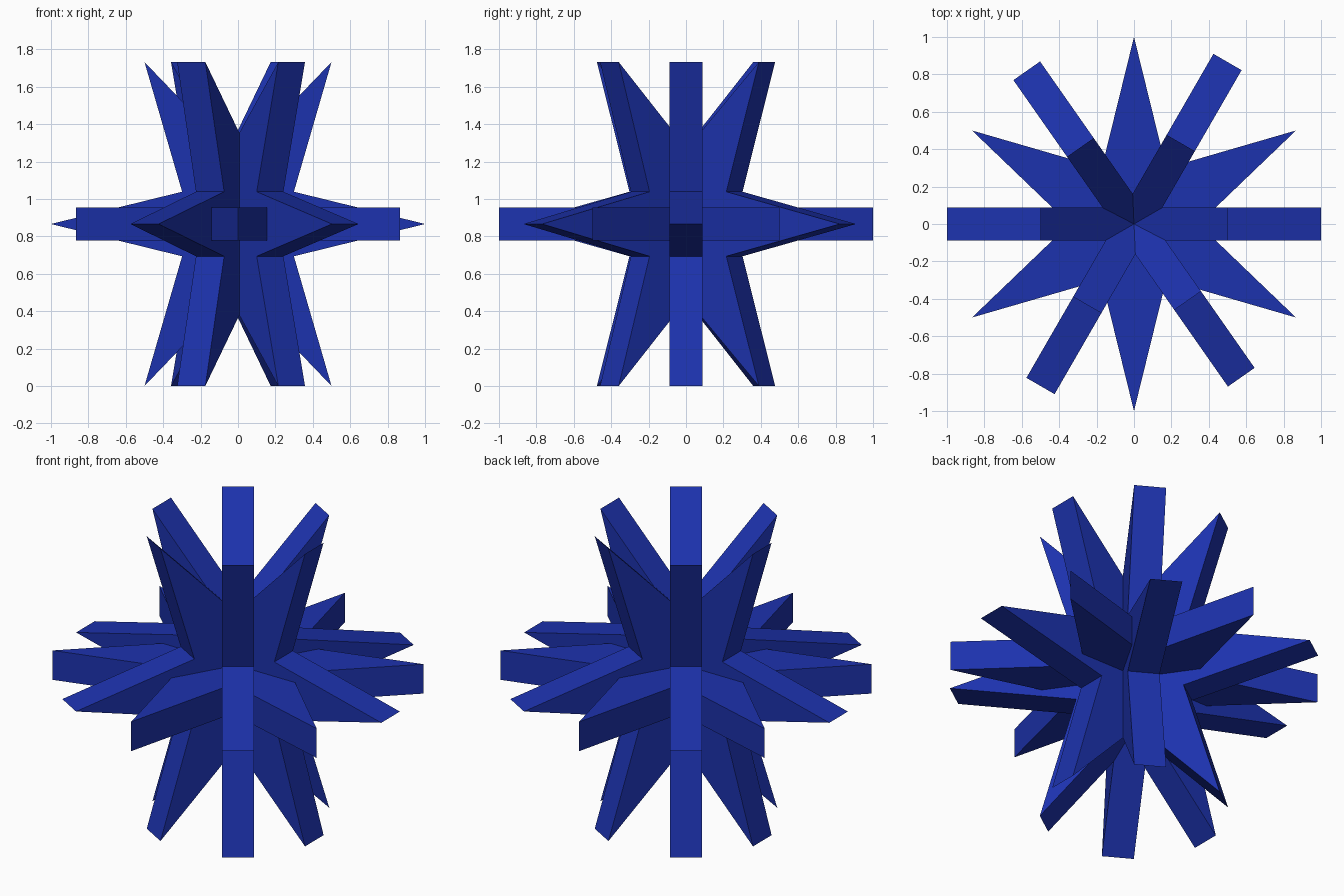
import bpy, bmesh
from math import cos, sin, pi, radians
from mathutils import Matrix

if "Cube" in bpy.data.objects:
    bpy.data.objects.remove(bpy.data.objects["Cube"])

OUTER, INNER, THICK = 1.0, 0.345, 0.174
CENTRE = Matrix.Translation((0, 0, 0.866))

blue = bpy.data.materials.new("blue")
blue.diffuse_color = (0.012, 0.032, 0.42, 1)
blue.use_nodes = True
blue.node_tree.nodes["Principled BSDF"].inputs["Base Color"].default_value = blue.diffuse_color


def star(name, rotation, first):
    """Six-pointed flat star, extruded evenly about its plane."""
    bm = bmesh.new()
    ring = []
    for i in range(12):
        r = OUTER if i % 2 == 0 else INNER
        a = first + i * pi / 6
        ring.append(bm.verts.new((r * cos(a), r * sin(a), -THICK / 2)))
    face = bm.faces.new(ring)
    top = bmesh.ops.extrude_face_region(bm, geom=[face])["geom"]
    bmesh.ops.translate(bm, vec=(0, 0, THICK),
                        verts=[v for v in top if isinstance(v, bmesh.types.BMVert)])
    bmesh.ops.recalc_face_normals(bm, faces=bm.faces)
    bm.transform(CENTRE @ rotation)
    mesh = bpy.data.meshes.new(name)
    bm.to_mesh(mesh)
    bm.free()
    mesh.materials.append(blue)
    bpy.context.collection.objects.link(bpy.data.objects.new(name, mesh))


# Flat star with points along +-y
star("horizontal_star", Matrix.Identity(4), pi / 2)

# Upright stars crossing at the centre, points along their horizontal axis
upright = Matrix.Rotation(pi / 2, 4, 'X')
for i, angle in enumerate((0, 60, 125)):
    star(f"upright_star_{i + 1}", Matrix.Rotation(radians(angle), 4, 'Z') @ upright, 0)
